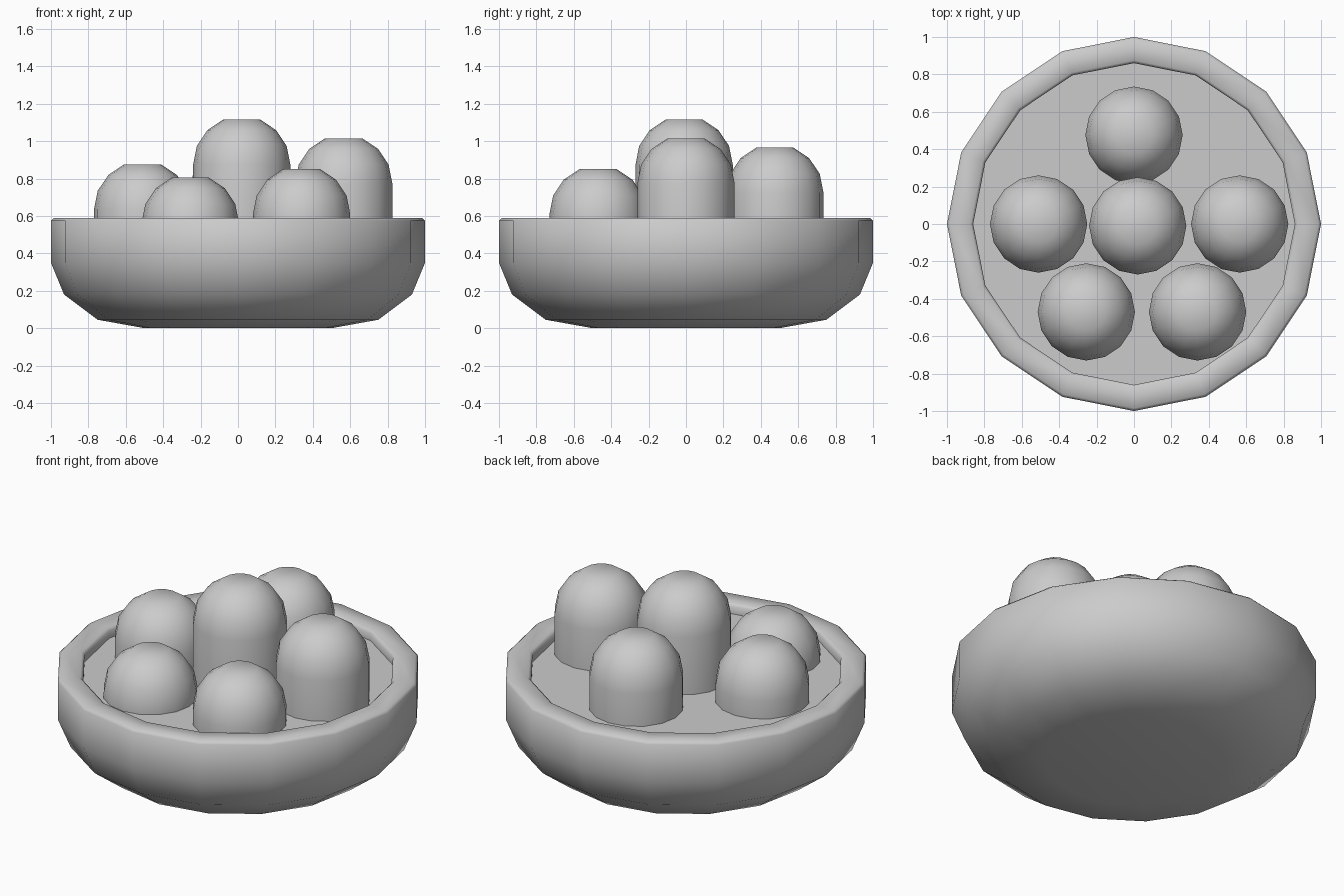
import bpy, bmesh, math

# Remove the default cube
cube = bpy.data.objects.get("Cube")
if cube:
    bpy.data.objects.remove(cube, do_unlink=True)

SIDES = 16

grey = bpy.data.materials.new("plain grey")
grey.use_nodes = True
colour = (0.6, 0.6, 0.6, 1)
grey.diffuse_color = colour
grey.node_tree.nodes["Principled BSDF"].inputs["Base Color"].default_value = colour


def lathe(name, profile, location=(0, 0, 0), angle=35):
    """Spin a bottom-to-top (radius, height) profile and cap both ends."""
    bm = bmesh.new()
    rings = []
    for r, z in profile:
        rings.append([bm.verts.new((r * math.cos(2 * math.pi * i / SIDES),
                                    r * math.sin(2 * math.pi * i / SIDES), z))
                      for i in range(SIDES)])
    for low, high in zip(rings, rings[1:]):
        for i in range(SIDES):
            j = (i + 1) % SIDES
            bm.faces.new((low[i], low[j], high[j], high[i]))
    bm.faces.new(rings[0][::-1])
    bm.faces.new(rings[-1])
    mesh = bpy.data.meshes.new(name)
    bm.to_mesh(mesh)
    bm.free()
    mesh.materials.append(grey)
    obj = bpy.data.objects.new(name, mesh)
    obj.location = location
    bpy.context.collection.objects.link(obj)
    bpy.ops.object.select_all(action="DESELECT")
    obj.select_set(True)
    bpy.context.view_layer.objects.active = obj
    bpy.ops.object.shade_smooth_by_angle(angle=math.radians(angle))
    return obj


# Bowl with rounded underside, softened rim and shallow flat floor
FLOOR = 0.53
lathe("bowl", [(0.5, 0), (0.75, 0.045), (0.93, 0.18), (1, 0.35), (1, 0.575),
               (0.985, 0.59), (0.875, 0.59), (0.86, 0.575), (0.86, FLOOR)], angle=50)

# Domed posts standing on the floor: x, y, top height
RADIUS = 0.26
posts = {
    "centre_post": (0.02, -0.01, 1.115),
    "back_post": (0, 0.475, 0.965),
    "left_post": (0.565, 0, 1.015),
    "right_post": (-0.51, 0, 0.875),
    "front_left_post": (0.34, -0.47, 0.85),
    "front_right_post": (-0.255, -0.47, 0.805),
}
steps = [math.radians(22.5 * k) for k in range(4)]
for name, (x, y, top) in posts.items():
    # Dome is a half sphere cut flat at its highest ring
    spring = top - FLOOR - RADIUS * math.sin(steps[-1])
    dome = [(RADIUS * math.cos(a), spring + RADIUS * math.sin(a)) for a in steps]
    lathe(name, [(RADIUS, 0)] + dome, (x, y, FLOOR))
